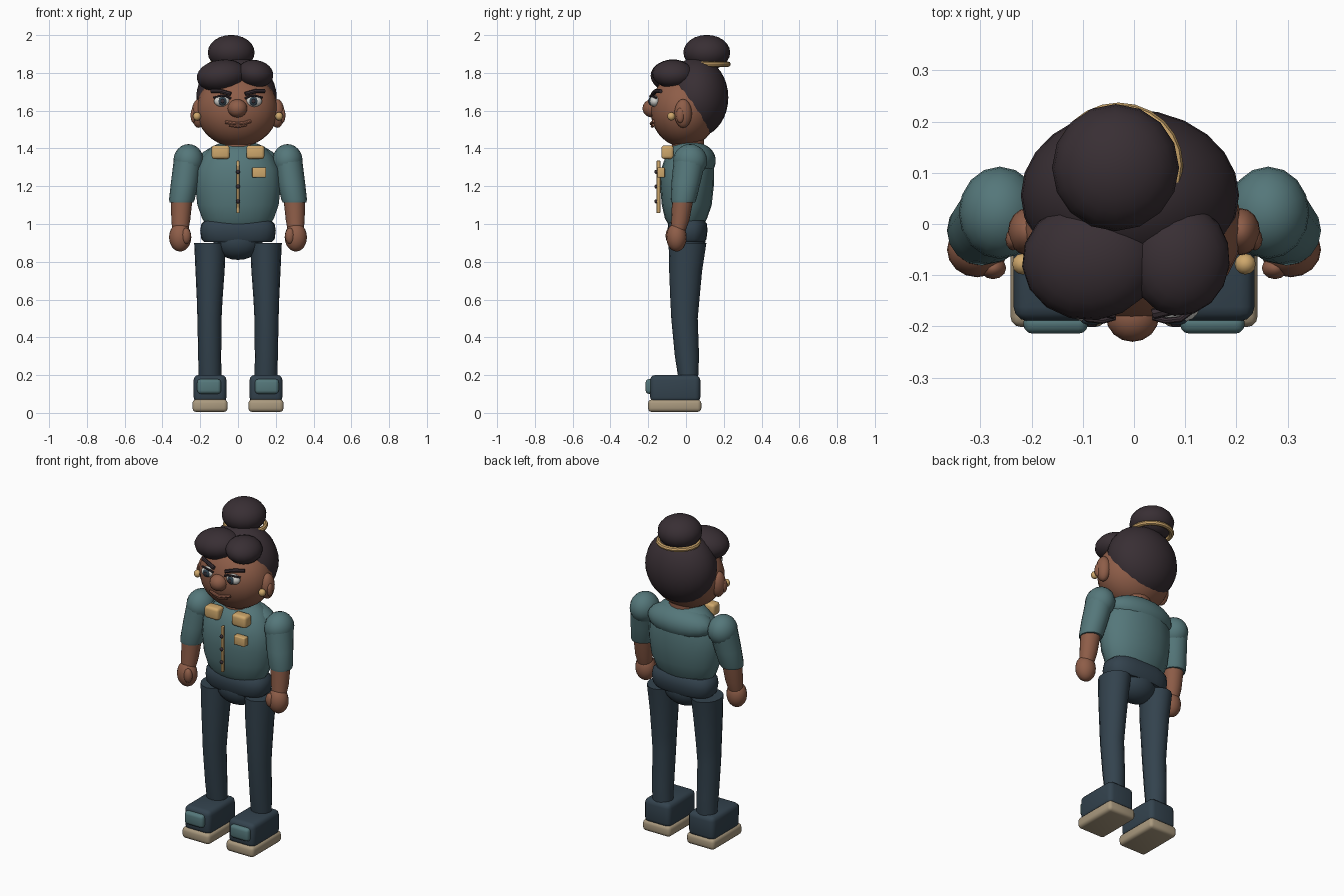
import bpy, bmesh
from math import sin, cos, pi, copysign

cube = bpy.data.objects.get("Cube")
if cube:
    bpy.data.objects.remove(cube, do_unlink=True)

parts = []


def material(name, rgb):
    m = bpy.data.materials.new(name)
    m.use_nodes = True
    m.diffuse_color = (*rgb, 1)
    bsdf = next(n for n in m.node_tree.nodes if n.type == 'BSDF_PRINCIPLED')
    bsdf.inputs["Base Color"].default_value = (*rgb, 1)
    return m


skin = material("brown skin", (0.27, 0.11, 0.065))
lip = material("lip brown", (0.33, 0.13, 0.08))
teal = material("teal shirt", (0.09, 0.185, 0.195))
navy = material("navy trousers", (0.033, 0.055, 0.075))
hair = material("dark hair", (0.04, 0.028, 0.034))
gold = material("gold trim", (0.62, 0.39, 0.15))
sand = material("sand sole", (0.4, 0.32, 0.21))
white = material("eye white", (0.65, 0.65, 0.62))


def finish(name, bm, mat):
    bmesh.ops.recalc_face_normals(bm, faces=bm.faces)
    mesh = bpy.data.meshes.new(name)
    bm.to_mesh(mesh)
    bm.free()
    mesh.materials.append(mat)
    ob = bpy.data.objects.new(name, mesh)
    bpy.context.collection.objects.link(ob)
    parts.append(ob)
    return ob


def ball(name, mat, loc, radii, rot=(0, 0, 0), seg=16):
    bm = bmesh.new()
    bmesh.ops.create_uvsphere(bm, u_segments=seg, v_segments=seg * 3 // 4, radius=1)
    bmesh.ops.scale(bm, vec=radii, verts=bm.verts)
    ob = finish(name, bm, mat)
    ob.location, ob.rotation_euler = loc, rot
    return ob


def box(name, mat, loc, size, bevel):
    bm = bmesh.new()
    bmesh.ops.create_cube(bm, size=1)
    bmesh.ops.scale(bm, vec=size, verts=bm.verts)
    bmesh.ops.bevel(bm, geom=bm.edges[:], offset=bevel, segments=3,
                    profile=0.5, affect='EDGES')
    ob = finish(name, bm, mat)
    ob.location = loc
    return ob


def loft(name, mat, rings, side=1, power=1, seg=16):
    """Skin stacked rings (z, cx, cy, rx, ry); power below 1 squares them."""
    bm = bmesh.new()
    loops = []
    for z, cx, cy, rx, ry in rings:
        loop = []
        for i in range(seg):
            c, s = cos(2 * pi * i / seg), sin(2 * pi * i / seg)
            loop.append(bm.verts.new((side * cx + rx * copysign(abs(c) ** power, c),
                                      cy + ry * copysign(abs(s) ** power, s), z)))
        loops.append(loop)
    for a, b in zip(loops, loops[1:]):
        for i in range(seg):
            j = (i + 1) % seg
            bm.faces.new((a[i], a[j], b[j], b[i]))
    bm.faces.new(loops[0])
    bm.faces.new(loops[-1])
    return finish(name, bm, mat)


def tube(name, mat, points, radius, cyclic=False):
    curve = bpy.data.curves.new(name, 'CURVE')
    curve.dimensions = '3D'
    curve.bevel_depth, curve.bevel_resolution = radius, 2
    curve.use_fill_caps = True
    spline = curve.splines.new('POLY')
    spline.points.add(len(points) - 1)
    for p, co in zip(spline.points, points):
        p.co = (*co, 1)
    spline.use_cyclic_u = cyclic
    curve.materials.append(mat)
    ob = bpy.data.objects.new(name, curve)
    bpy.context.collection.objects.link(ob)
    bpy.ops.object.select_all(action='DESELECT')
    ob.select_set(True)
    bpy.context.view_layer.objects.active = ob
    bpy.ops.object.convert(target='MESH')
    parts.append(bpy.context.object)


# Torso, upper back and neck
loft("shirt_body", teal, [
    (1.0, 0, 0, .17, .095), (1.03, 0, 0, .19, .112), (1.1, 0, .004, .215, .132),
    (1.2, 0, .005, .226, .142), (1.29, 0, .008, .22, .14), (1.36, 0, .015, .185, .122),
    (1.41, 0, .02, .14, .095), (1.43, 0, .02, .09, .06)], seg=20)
ball("upper_back", teal, (0, .05, 1.335), (.21, .108, .095), seg=20)
loft("neck", skin, [(1.38, 0, .01, .09, .085), (1.47, 0, .01, .09, .085)])

# Waistband and seat
loft("waistband", navy, [
    (.905, 0, .008, .18, .09), (.92, 0, .008, .194, .1), (.965, 0, .008, .2, .106),
    (1.0, 0, .008, .194, .103), (1.018, 0, .008, .175, .09)], power=.75, seg=24)
ball("trouser_seat", navy, (0, .005, .91), (.13, .098, .1))

# Limbs, shoes, collar and face parts, mirrored
for side, label in ((1, "left"), (-1, "right")):
    loft(label + "_leg", navy, [
        (.18, .148, .012, .06, .052), (.3, .15, .005, .061, .064),
        (.5, .151, -.008, .064, .07), (.6, .15, -.006, .068, .077),
        (.75, .148, -.002, .077, .087), (.9, .148, .008, .084, .1)], side)
    box(label + "_shoe", navy, (side * .148, -.057, .128), (.174, .265, .146), .028)
    box(label + "_sole", sand, (side * .148, -.06, .038), (.186, .282, .066), .02)
    box(label + "_toe_patch", teal, (side * .153, -.194, .14), (.126, .04, .078), .018)

    ball(label + "_shoulder", teal, (side * .262, .022, 1.335), (.08, .09, .088))
    loft(label + "_sleeve", teal, [
        (1.115, .299, -.015, .063, .063), (1.13, .297, -.013, .068, .068),
        (1.22, .282, 0, .073, .077), (1.34, .264, .02, .076, .085)], side)
    loft(label + "_forearm", skin, [
        (.95, .306, -.045, .04, .038), (1.02, .303, -.03, .05, .048),
        (1.15, .297, -.015, .058, .058)], side)
    ball(label + "_hand", skin, (side * .306, -.05, .93), (.059, .054, .076))
    ball(label + "_thumb", skin, (side * .275, -.086, .937), (.026, .022, .042), seg=12)

    box(label + "_collar", gold, (side * .092, -.098, 1.38), (.096, .066, .072), .016)

    ball(label + "_ear", skin, (side * .208, -.015, 1.585), (.038, .046, .076))
    ball(label + "_inner_ear", skin, (side * .236, -.03, 1.575), (.015, .022, .04), seg=12)
    ball(label + "_earring", gold, (side * .217, -.078, 1.57), (.021, .021, .022), seg=12)

    ball(label + "_eye", white, (side * .084, -.165, 1.65), (.043, .028, .03))
    ball(label + "_iris", navy, (side * .082, -.188, 1.65), (.022, .01, .023), seg=12)
    ball(label + "_pupil", hair, (side * .082, -.197, 1.65), (.01, .004, .011), seg=12)
    tube(label + "_eyelid", hair, [
        (side * .038, -.182, 1.664), (side * .062, -.189, 1.677),
        (side * .09, -.186, 1.68), (side * .128, -.158, 1.668)], .006)
    tube(label + "_eyebrow", hair, [
        (side * .038, -.175, 1.688), (side * .09, -.163, 1.703),
        (side * .14, -.135, 1.704)], .011)

# Shirt placket, buttons and pocket tag
box("placket", gold, (0, -.146, 1.197), (.016, .02, .278), .004)
for i in range(3):
    ball(f"button_{i + 1}", hair, (0, -.158, 1.12 + i * .078), (.011, .009, .011), seg=12)
box("pocket_tag", gold, (.112, -.132, 1.273), (.074, .04, .054), .006)

# Head, nose and mouth
ball("head", skin, (-.004, -.01, 1.605), (.216, .178, .198), seg=24)
ball("nose", skin, (-.003, -.18, 1.612), (.052, .05, .048))
tube("upper_lip", lip, [(-.066, -.17, 1.54), (-.03, -.18, 1.534), (0, -.183, 1.531),
                        (.035, -.18, 1.535), (.068, -.17, 1.545)], .009)
tube("lower_lip", lip, [(-.045, -.171, 1.525), (0, -.178, 1.518), (.045, -.171, 1.527)], .009)

# Hair: back cap, two fringe lobes, bun and its band
ball("hair_cap", hair, (-.008, .056, 1.67), (.213, .168, .211), seg=24)
ball("fringe_right", hair, (-.085, -.07, 1.785), (.135, .118, .085), (0, -.12, .1))
ball("fringe_left", hair, (.09, -.07, 1.795), (.098, .11, .073), (0, .15, -.1))
ball("hair_bun", hair, (-.036, .11, 1.908), (.124, .124, .093))
tube("bun_band", gold, [(-.03 + .112 * cos(a), .115 + .108 * sin(a), 1.846)
                        for a in (2 * pi * i / 24 for i in range(24))], .014, True)

# Smooth shading with crisp edges
bpy.ops.object.select_all(action='DESELECT')
for ob in parts:
    ob.select_set(True)
bpy.context.view_layer.objects.active = parts[0]
bpy.ops.object.shade_smooth_by_angle(angle=.7)
